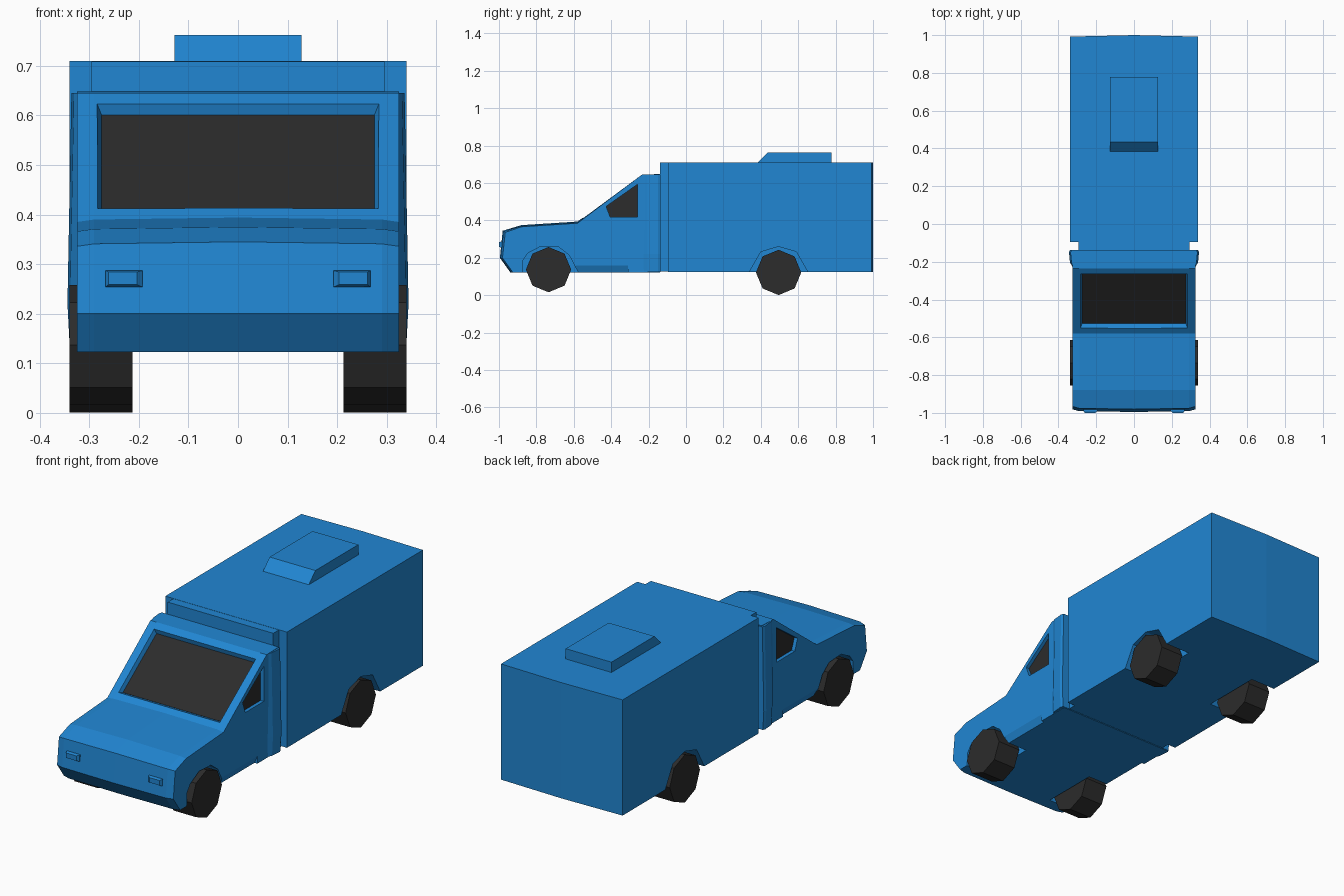
import bpy, bmesh
from math import cos, sin, pi

if "Cube" in bpy.data.objects:
    bpy.data.objects.remove(bpy.data.objects["Cube"])


def material(name, rgb):
    m = bpy.data.materials.new(name)
    m.diffuse_color = (*rgb, 1)
    m.use_nodes = True
    m.node_tree.nodes["Principled BSDF"].inputs["Base Color"].default_value = m.diffuse_color
    return m


BLUE = material("body_blue", (0.015, 0.24, 0.65))
DARK = material("dark_rubber_glass", (0.025, 0.025, 0.025))


def loft(name, rings, mat=BLUE):
    """Closed solid through a list of equal-length point rings."""
    bm = bmesh.new()
    vr = [[bm.verts.new(p) for p in r] for r in rings]
    n = len(vr[0])
    bm.faces.new(vr[0])
    bm.faces.new(vr[-1])
    for a, b in zip(vr, vr[1:]):
        for i in range(n):
            j = (i + 1) % n
            bm.faces.new((a[i], a[j], b[j], b[i]))
    bmesh.ops.recalc_face_normals(bm, faces=bm.faces)
    me = bpy.data.meshes.new(name)
    bm.to_mesh(me)
    bm.free()
    me.materials.append(mat)
    ob = bpy.data.objects.new(name, me)
    bpy.context.collection.objects.link(ob)
    return ob


def side_prism(name, yz, x0, x1, mat=BLUE):
    return loft(name, [[(x, y, z) for y, z in yz] for x in (x0, x1)], mat)


def box(name, x0, x1, y0, y1, z0, z1, mat=BLUE):
    return side_prism(name, [(y0, z0), (y1, z0), (y1, z1), (y0, z1)], x0, x1, mat)


def cut(target, cutter):
    cutter.hide_render = True
    m = target.modifiers.new("cut", 'BOOLEAN')
    m.operation, m.solver, m.object = 'DIFFERENCE', 'EXACT', cutter
    bpy.context.view_layer.objects.active = target
    bpy.ops.object.modifier_apply(modifier=m.name)
    bpy.data.objects.remove(cutter)


# Cab: side profile swept across the width with slightly rounded nose
profile = [(-0.94, 0.123), (-0.995, 0.2), (-0.98, 0.345), (-0.88, 0.375),
           (-0.58, 0.394), (-0.235, 0.645), (-0.14, 0.648), (-0.14, 0.123)]


def cab_ring(x, back, drop):
    return [(x, y + back * (y < -0.9), z - drop * (0.3 < z < 0.5)) for y, z in profile]


cab = loft("cab", [cab_ring(-0.325, 0.014, 0.009), cab_ring(-0.29, 0.004, 0.004),
                   cab_ring(0, 0, 0), cab_ring(0.29, 0.004, 0.004),
                   cab_ring(0.325, 0.014, 0.009)])

# Windscreen recess and glass, set along the sloping front
def screen_ring(hw, depth, z0, z1):
    ny, nz = 0.587 * depth, -0.81 * depth
    y = lambda z: -0.58 + (z - 0.394) * 1.375
    return [(s * hw, y(z) + ny, z + nz)
            for s, z in ((-1, z0), (1, z0), (1, z1), (-1, z1))]


cut(cab, loft("screen_cutter", [screen_ring(0.289, -0.012, 0.408, 0.626),
                                screen_ring(0.274, 0.025, 0.424, 0.618)]))
loft("windscreen", [screen_ring(0.275, 0.022, 0.423, 0.619),
                    screen_ring(0.275, 0.03, 0.423, 0.619)], DARK)

# Box body with a faintly bowed rear wall
plan = [(-0.34, -0.095), (0.34, -0.095), (0.34, 0.992), (0, 1.0), (-0.34, 0.992)]
cargo = loft("cargo_box", [[(x, y, z) for x, y in plan] for z in (0.125, 0.71)])

# Window, sill and wheel openings on both sides
window = [(-0.427, 0.475), (-0.405, 0.418), (-0.258, 0.418), (-0.258, 0.594)]
front_arch = [(-0.875, 0.1), (-0.87, 0.19), (-0.845, 0.225), (-0.775, 0.262),
              (-0.68, 0.257), (-0.625, 0.215), (-0.565, 0.1)]
rear_arch = [(0.325, 0.1), (0.4, 0.232), (0.495, 0.26), (0.59, 0.232), (0.665, 0.1)]
for s, side in ((-1, "left"), (1, "right")):
    cut(cab, side_prism("window_cutter", window, s * 0.305, s * 0.4))
    side_prism(side + "_window", window, s * 0.3, s * 0.307, DARK)
    cut(cab, side_prism("arch_cutter", front_arch, s * 0.2, s * 0.4))
    cut(cargo, side_prism("arch_cutter", rear_arch, s * 0.2, s * 0.4))
    cut(cab, loft("sill_cutter", [[(s * 0.3, y, 0.1), (s * 0.4, y, 0.1),
                                   (s * 0.4, y, 0.165), (s * 0.327, y, 0.165)]
                                  for y in (-0.59, -0.31)]))

# Flared rear edge of the cab
def flare_ring(w, z):
    return [(-0.32, -0.235, z), (0.32, -0.235, z), (w - 0.005, -0.205, z), (w, -0.15, z),
            (w - 0.005, -0.137, z), (0.005 - w, -0.137, z), (-w, -0.15, z), (0.005 - w, -0.205, z)]


loft("cab_rear_flare", [flare_ring(0.339, 0.125), flare_ring(0.344, 0.22),
                        flare_ring(0.336, 0.645)])

# Narrow link between cab and box
box("cab_box_link", -0.295, 0.295, -0.14, -0.085, 0.126, 0.709)

# Roof unit with sloping front
side_prism("roof_unit", [(0.378, 0.705), (0.435, 0.762), (0.778, 0.762), (0.778, 0.705)],
           -0.128, 0.128)

# Headlights: tapered housings with a raised inner lens
for s, side in ((-1, "left"), (1, "right")):
    rect = lambda x0, x1, z0, z1, y: [(s * x0, y, z0), (s * x1, y, z0),
                                      (s * x1, y, z1), (s * x0, y, z1)]
    loft(side + "_headlight", [rect(0.193, 0.267, 0.254, 0.287, -0.97),
                               rect(0.193, 0.267, 0.254, 0.287, -0.99),
                               rect(0.204, 0.261, 0.259, 0.284, -1.0)])

# Eight-sided wheels
for axle, cy, cz in (("front", -0.735, 0.137), ("rear", 0.495, 0.122)):
    ring = [(cy + 0.121 * cos(i * pi / 4), cz + 0.121 * sin(i * pi / 4)) for i in range(8)]
    for s, side in ((-1, "left"), (1, "right")):
        side_prism(f"{axle}_{side}_wheel", ring, s * 0.213, s * 0.34, DARK)
